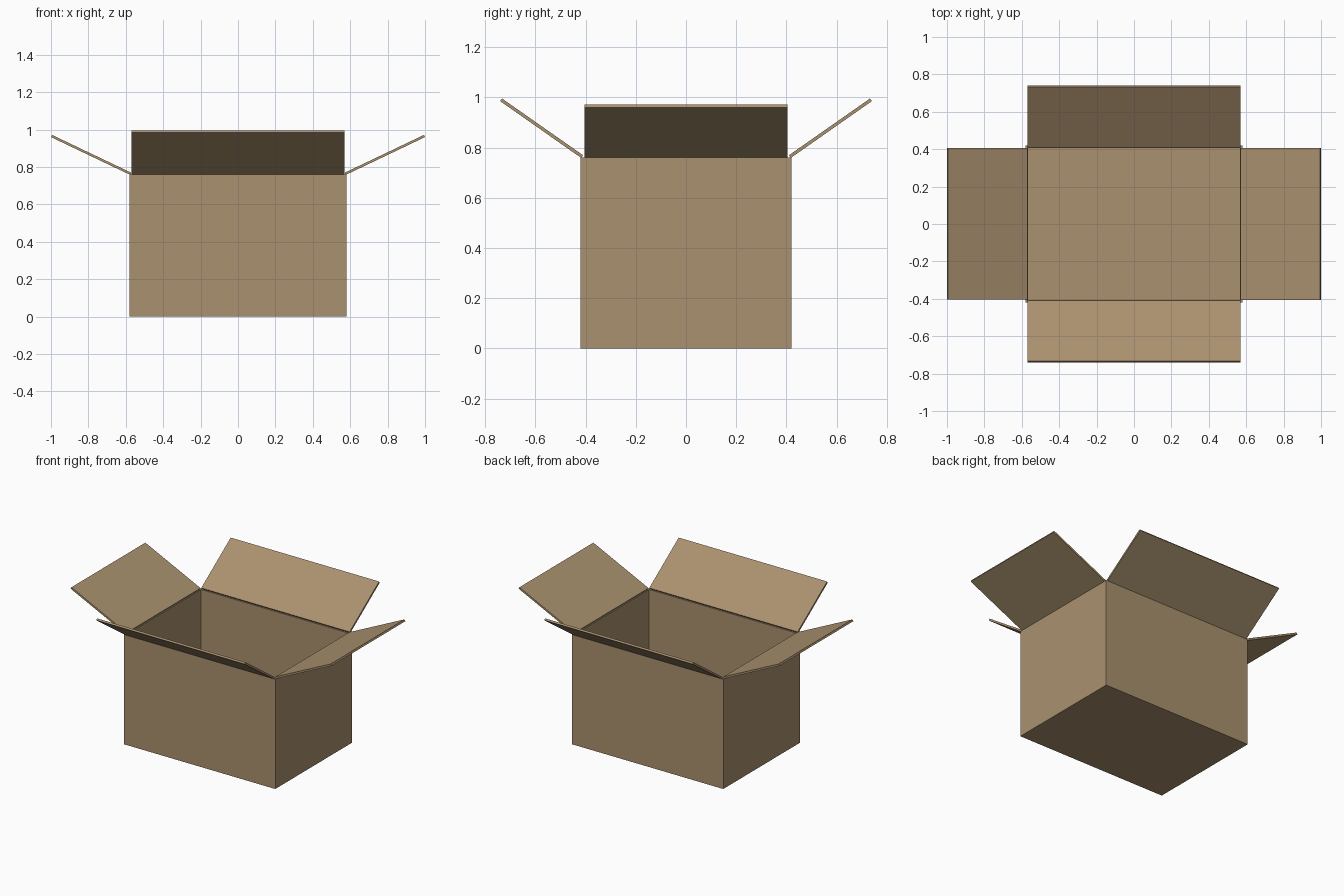
import bpy
import bmesh
from math import radians, pi
from mathutils import Matrix, Vector

if "Cube" in bpy.data.objects:
    bpy.data.objects.remove(bpy.data.objects["Cube"], do_unlink=True)

HALF_X, HALF_Y, HEIGHT, THICK = 0.58, 0.42, 0.76, 0.013

cardboard = bpy.data.materials.new("cardboard_brown")
cardboard.use_nodes = True
colour = (0.40, 0.285, 0.158, 1)
cardboard.diffuse_color = colour
cardboard.node_tree.nodes["Principled BSDF"].inputs["Base Color"].default_value = colour


def block(name, size, centre, matrix=Matrix(), open_top=False):
    """Rectangular block, optionally without its top face."""
    bm = bmesh.new()
    bmesh.ops.create_cube(bm, size=1)
    if open_top:
        top = [f for f in bm.faces if f.normal.z > 0.5]
        bmesh.ops.delete(bm, geom=top, context="FACES_ONLY")
    bmesh.ops.scale(bm, vec=size, verts=bm.verts)
    bmesh.ops.translate(bm, vec=centre, verts=bm.verts)
    bm.transform(matrix)
    mesh = bpy.data.meshes.new(name)
    bm.to_mesh(mesh)
    bm.free()
    mesh.materials.append(cardboard)
    obj = bpy.data.objects.new(name, mesh)
    bpy.context.collection.objects.link(obj)
    return obj


# Open carton with walls and floor of even thickness
carton = block("box_body", (HALF_X * 2, HALF_Y * 2, HEIGHT),
               (0, 0, HEIGHT / 2), open_top=True)
walls = carton.modifiers.new("wall_thickness", "SOLIDIFY")
walls.thickness = THICK
walls.offset = -1
walls.use_even_offset = True


def flap(name, turn, reach, length, width, tilt):
    """Lid flap hinged on the middle of a wall's top edge, tilted upward."""
    hinge = Vector((reach - THICK / 2, 0, HEIGHT + THICK * 0.3))
    matrix = (Matrix.Rotation(turn, 4, "Z") @ Matrix.Translation(hinge)
              @ Matrix.Rotation(-tilt, 4, "Y"))
    block(name, (length, width, THICK), (length / 2, 0, 0), matrix)


# Four lid flaps folded outward
for name, turn in (("left_flap", 0), ("right_flap", pi)):
    flap(name, turn, HALF_X, 0.469, 0.81, radians(25.5))
for name, turn in (("back_flap", pi / 2), ("front_flap", -pi / 2)):
    flap(name, turn, HALF_Y, 0.394, 1.138, radians(35))
